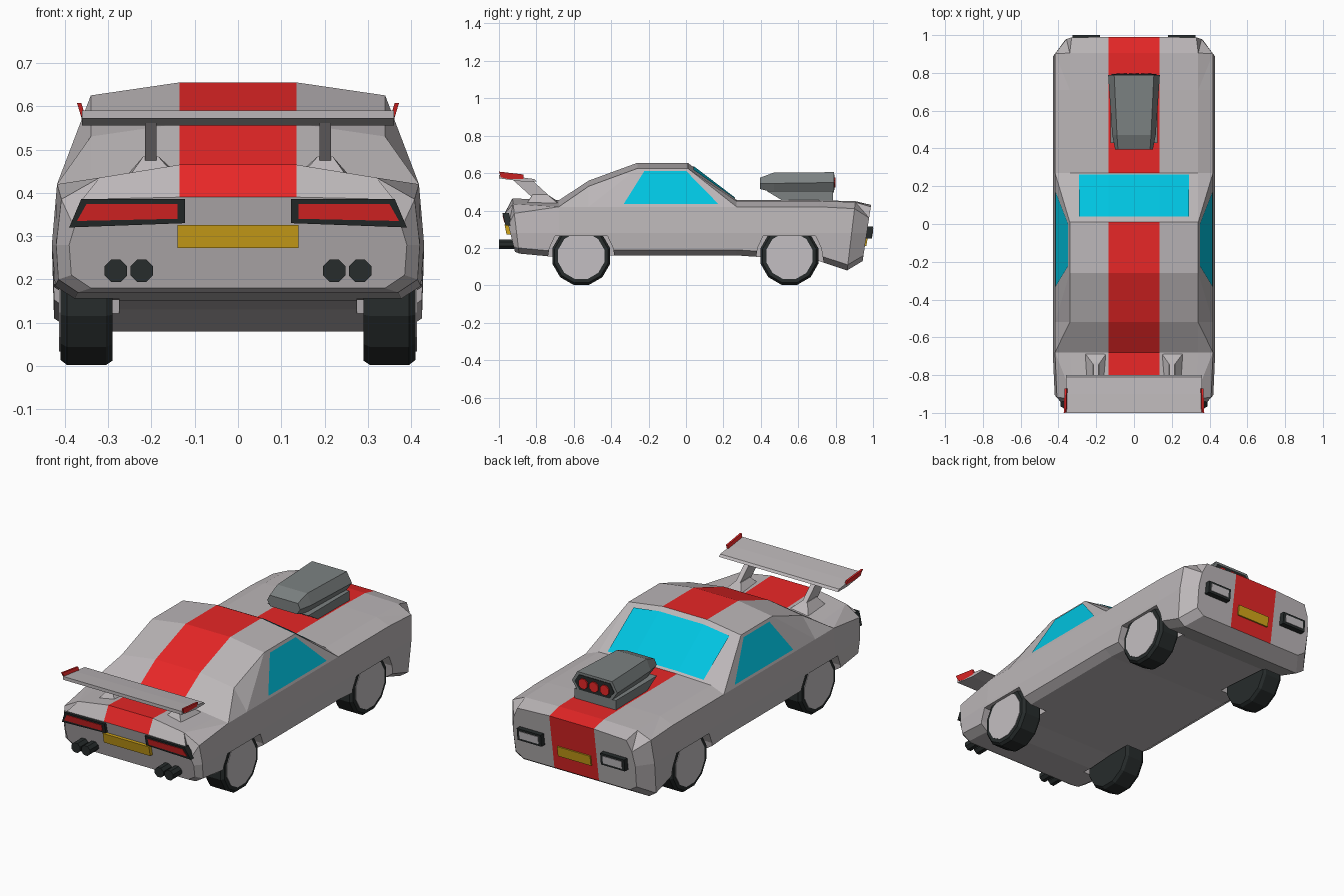
import bpy, bmesh
from math import sin, cos, pi

if "Cube" in bpy.data.objects:
    bpy.data.objects.remove(bpy.data.objects["Cube"])


def colour(name, r, g, b):
    m = bpy.data.materials.new(name)
    m.diffuse_color = (r, g, b, 1)
    m.use_nodes = True
    m.node_tree.nodes["Principled BSDF"].inputs["Base Color"].default_value = m.diffuse_color
    return m


PAINT = colour("silver_paint", 0.50, 0.47, 0.48)
RED = colour("red", 0.80, 0.02, 0.02)
GLASS = colour("glass", 0.0, 0.55, 0.75)
BLACK = colour("black", 0.02, 0.025, 0.025)
STEEL = colour("steel", 0.2, 0.22, 0.22)
YELLOW = colour("yellow", 0.65, 0.38, 0.01)
HUB = colour("hub", 0.55, 0.52, 0.54)


def make(name, verts, faces, mats, mirror=False, red=()):
    """Flat-shaded mesh; faces whose index is in red use the second material."""
    bm = bmesh.new()
    vs = [bm.verts.new(v) for v in verts]
    for i, f in enumerate(faces):
        bm.faces.new([vs[k] for k in f]).material_index = int(i in red)
    if mirror:
        bmesh.ops.mirror(bm, geom=bm.verts[:] + bm.edges[:] + bm.faces[:],
                         axis='X', merge_dist=0.0005)
    bmesh.ops.recalc_face_normals(bm, faces=bm.faces[:])
    me = bpy.data.meshes.new(name)
    bm.to_mesh(me)
    bm.free()
    for m in mats:
        me.materials.append(m)
    ob = bpy.data.objects.new(name, me)
    bpy.context.collection.objects.link(ob)
    return ob


def loft(name, rings, mat, mirror=False):
    n = len(rings[0])
    faces = [list(range(n)), [(len(rings) - 1) * n + k for k in range(n)]]
    for i in range(len(rings) - 1):
        for k in range(n):
            a, b = i * n + k, i * n + (k + 1) % n
            faces.append([a, b, b + n, a + n])
    return make(name, [v for r in rings for v in r], faces, [mat], mirror)


def prism_x(name, yz, x0, x1, mat, mirror=False):
    return loft(name, [[(x, y, z) for y, z in yz] for x in (x0, x1)], mat, mirror)


def prism_y(name, xz, y0, y1, mat, mirror=False, lean=0.0):
    return loft(name, [[(x, y + lean * (z - 0.4), z) for x, z in xz] for y in (y0, y1)],
                mat, mirror)


def ngon(cx, cy, r, n):
    return [(cx + r * cos(2 * pi * (k + .5) / n), cy + r * sin(2 * pi * (k + .5) / n))
            for k in range(n)]


def rect(x0, x1, z0, z1):
    return [(x0, z0), (x1, z0), (x1, z1), (x0, z1)]


# Body stations: y, lean, bottom z, half width, shoulder z, top edge x, top edge z, top z
stations = [
    (-0.97, -.25, .18, .39, .32, .36, .385, .39),
    (-0.92, -.12, .17, .42, .385, .32, .435, .465),
    (-0.68, 0, .15, .43, .42, .34, .43, .455),
    (-0.52, 0, .16, .43, .42, .34, .53, .56),
    (-0.26, 0, .16, .43, .42, .34, .625, .655),
    (0.01, 0, .16, .43, .42, .34, .625, .655),
    (0.27, 0, .16, .43, .42, .34, .45, .457),
    (0.71, 0, .13, .43, .42, .34, .45, .455),
    (0.90, .12, .08, .43, .41, .34, .445, .45),
    (0.985, .15, .13, .37, .36, .33, .42, .43),
]
verts, faces, red = [], [], set()
for y, lean, zb, w, zs, xt, ze, zt in stations:
    half = [(0, zb), (.135, zb), (w - .05, zb), (w - .005, zb + .03), (w, .28),
            (w - .012, zs), (xt, ze), (.135, zt), (0, zt)]
    verts += [(x, y + lean * (z - .4), z) for x, z in half]
N = 9
for i in range(len(stations) - 1):
    for k in range(N - 1):
        a, b, c, d = i * N + k, i * N + k + 1, (i + 1) * N + k + 1, (i + 1) * N + k
        if k == 5:  # pillars: keep the cabin side flat under the roof
            faces += [[a, b, d], [b, c, d]] if verts[b][2] >= verts[c][2] else [[a, b, c], [a, c, d]]
        else:
            if k == N - 2 and i != 5:
                red.add(len(faces))
            faces.append([a, b, c, d])
for base in (0, (len(stations) - 1) * N):
    if base:
        red.add(len(faces))  # stripe down the nose
    faces.append([base + k for k in (0, 1, 7, 8)])
    faces.append([base + k for k in range(1, 8)])
body = make("body", verts, faces, [PAINT, RED], True, red)

# Wheel arches cut out of the body, then the wheels
for end, cy in (("rear", -0.56), ("front", 0.553)):
    arch = [(cy - .20, .02), (cy - .17, .2), (cy - .14, .264),
            (cy + .14, .264), (cy + .17, .2), (cy + .20, .02)]
    for side in (-1, 1):
        cutter = prism_x("arch_cutter", arch, side * .275, side * .6, PAINT)
        cutter.hide_render = True
        mod = body.modifiers.new("arch", 'BOOLEAN')
        mod.operation, mod.solver, mod.object = 'DIFFERENCE', 'EXACT', cutter
        bpy.context.view_layer.objects.active = body
        bpy.ops.object.modifier_apply(modifier=mod.name)
        bpy.data.objects.remove(cutter)
    rings = [[(x, y, z) for y, z in ngon(cy, .157, r, 12)]
             for x, r in ((.29, .15), (.305, .16), (.395, .16), (.41, .148))]
    loft(end + "_tyres", rings, BLACK, True)
    prism_x(end + "_hubs", ngon(cy, .157, .128, 12), .39, .413, HUB, True)


# Windows laid just over the body
def side_x(z):
    return .418 - (z - .42) * .078 / .205 + .004


make("side_windows", [(side_x(z), y, z) for y, z in
                      ((-.333, .435), (.173, .435), (0, .612), (-.222, .612))],
     [[0, 1, 2, 3]], [GLASS], True)
pane = []
for t in (.04, .9):
    for x in (0, .135, .29):
        drop = max(0, x - .135) / .205
        low, high = .457 - .007 * drop, .655 - .03 * drop
        pane.append((x, .27 - .26 * t + .003, low + (high - low) * t + .004))
make("windscreen", pane, [[0, 1, 4, 3], [1, 2, 5, 4]], [GLASS], True)

# Rear lights, plates, headlights, exhausts
prism_y("rear_light_frames", [(.122, .33), (.39, .32), (.362, .386), (.122, .386)],
        -.985, -.95, BLACK, True, -.25)
prism_y("rear_lights", [(.14, .34), (.372, .335), (.35, .374), (.14, .374)],
        -.988, -.96, RED, True, -.25)
prism_y("rear_plate", rect(-.14, .14, .272, .326), -.985, -.95, YELLOW, False, -.2)
prism_y("front_plate", rect(-.1, .1, .21, .265), .96, .993, YELLOW, False, .15)
prism_y("headlight_frames", rect(.18, .325, .25, .315), .96, 1.008, BLACK, True, .1)
prism_y("headlights", rect(.195, .31, .262, .303), .97, 1.011, HUB, True, .1)
for i, x in enumerate((.222, .282)):
    prism_y("exhausts_%d" % i, ngon(x, .22, .028, 8), -1.0, -.85, BLACK, True)

# Rear wing: blade, tilted end plates, struts and their feet
prism_x("wing_blade", [(-1, .59), (-1, .572), (-.88, .556), (-.80, .556), (-.81, .568), (-.9, .58)],
        -.36, .36, PAINT)
ends = [(-1, .0), (-.99, -.03), (-.93, -.045), (-.87, -.04), (-.87, -.015)]
loft("wing_end_plates", [[(x + .3 * dz, y, .608 + dz) for y, dz in ends] for x in (.362, .372)],
     RED, True)
prism_x("wing_struts", [(-.93, .568), (-.82, .56), (-.70, .45), (-.80, .45)],
        .188, .215, PAINT, True)
loft("wing_feet", [[(.135, -.67, .44), (.27, -.67, .425), (.25, -.85, .44), (.15, -.85, .445)],
                   [(.185, -.74, .485), (.218, -.74, .485), (.218, -.82, .485), (.185, -.82, .485)]],
     PAINT, True)

# Engine scoop on the bonnet with three red intakes
loft("engine_scoop",
     [[(s * x, y, z) for s, x, z in ((-1, a, lo), (-1, b, mid), (-1, c, hi),
                                     (1, c, hi), (1, b, mid), (1, a, lo))]
      for y, a, b, c, lo, mid, hi in ((.395, .08, .10, .085, .515, .545, .575),
                                      (.47, .09, .115, .09, .497, .545, .603),
                                      (.79, .10, .137, .105, .497, .55, .605))], STEEL)
prism_x("engine_base", [(.43, .505), (.53, .445), (.785, .445), (.785, .505)], -.125, .125, STEEL)
prism_y("scoop_mouth", [(-.09, .51), (.09, .51), (.12, .55), (.095, .592), (-.095, .592), (-.12, .55)],
        .76, .793, BLACK)
for i, x in enumerate((-.065, 0, .065)):
    prism_y("intake_%d" % i, ngon(x, .55, .029, 8), .77, .80, RED)
